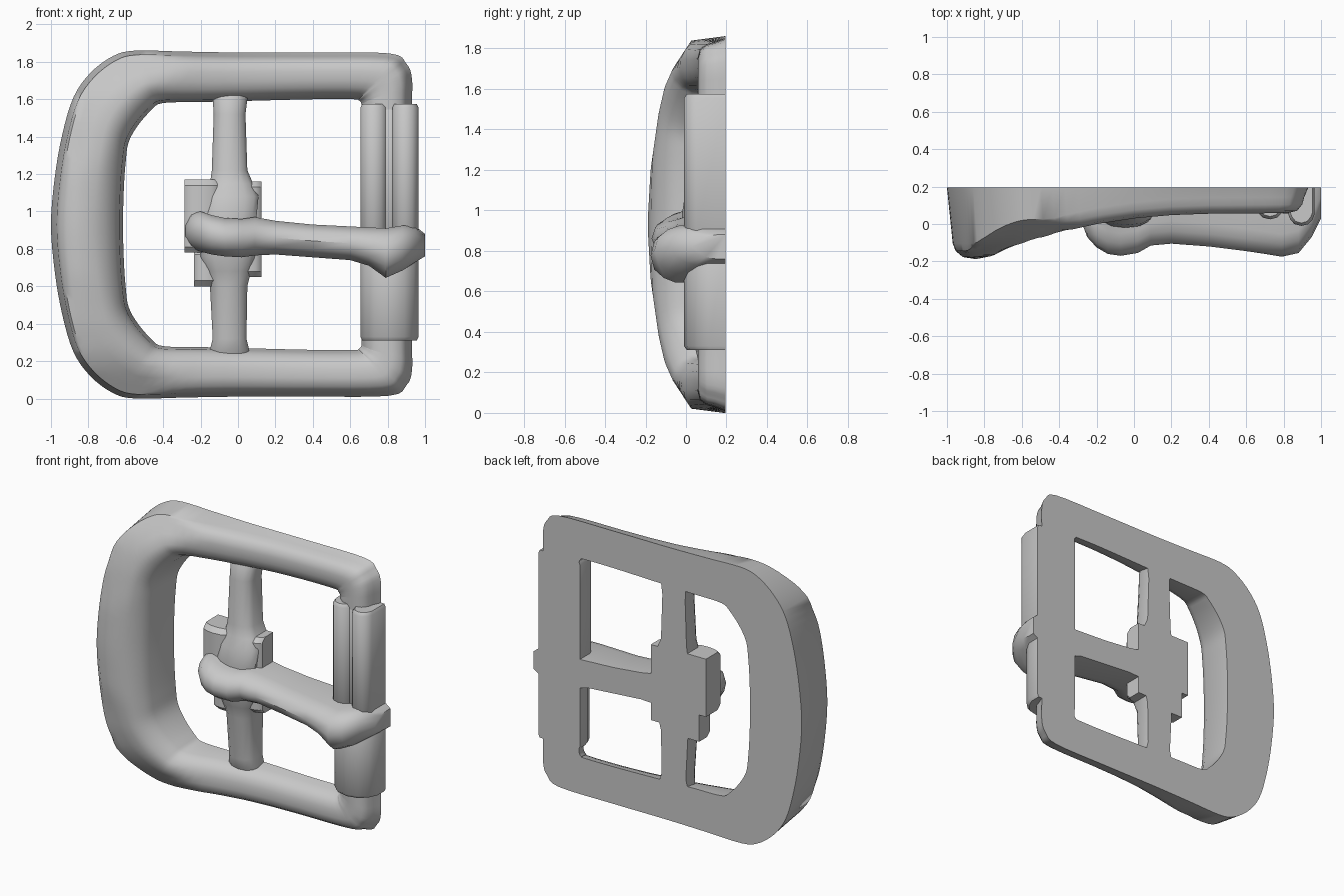
import bpy, bmesh, math

cube = bpy.data.objects.get("Cube")
if cube:
    bpy.data.objects.remove(cube, do_unlink=True)

BACK = 0.195      # flat rear plane
MID = 0.93        # mid height of the frame

metal = bpy.data.materials.new("grey_metal")
metal.use_nodes = True
GREY = (0.58, 0.58, 0.58, 1)
metal.diffuse_color = GREY
metal.node_tree.nodes["Principled BSDF"].inputs["Base Color"].default_value = GREY


def skin(name, rings, closed=False, angle=40):
    """Join equal-sized rings of points into a solid, capped unless closed."""
    bm = bmesh.new()
    vs = [[bm.verts.new(p) for p in r] for r in rings]
    n, m = len(vs), len(vs[0])
    for i in range(n if closed else n - 1):
        a, b = vs[i], vs[(i + 1) % n]
        for j in range(m):
            k = (j + 1) % m
            bm.faces.new((a[j], a[k], b[k], b[j]))
    if not closed:
        bm.faces.new(vs[0])
        bm.faces.new(vs[-1])
    bmesh.ops.recalc_face_normals(bm, faces=bm.faces)
    me = bpy.data.meshes.new(name)
    bm.to_mesh(me)
    bm.free()
    me.materials.append(metal)
    ob = bpy.data.objects.new(name, me)
    bpy.context.collection.objects.link(ob)
    bpy.ops.object.select_all(action='DESELECT')
    ob.select_set(True)
    bpy.context.view_layer.objects.active = ob
    bpy.ops.object.shade_smooth_by_angle(angle=math.radians(angle))


def bar(name, sections, axis, drop=0.08, angle=40):
    """Flat-backed bar with a rounded front; sections are (pos, low, high, front)."""
    rings = []
    for pos, lo, hi, front in sections:
        w = hi - lo
        prof = [(lo, BACK), (lo, min(front + drop, BACK - 0.01)),
                (lo + w * .08, front + drop * .55), (lo + w * .24, front + drop * .15),
                (lo + w * .5, front), (hi - w * .24, front + drop * .15),
                (hi - w * .08, front + drop * .55),
                (hi, min(front + drop, BACK - 0.01)), (hi, BACK)]
        rings.append([(pos, y, c) if axis == 'X' else (c, y, pos) for c, y in prof])
    skin(name, rings, angle=angle)


def lerp_table(table, x):
    for (x0, y0), (x1, y1) in zip(table, table[1:]):
        if x <= x1:
            return y0 + (y1 - y0) * max(0, (x - x0) / (x1 - x0))
    return table[-1][1]


def spline(a, b, c, d, t):
    """Smooth curve from b to c."""
    return b + .5 * t * (c - a + t * (2 * a - 5 * b + 4 * c - d + t * (3 * (b - c) + d - a)))


# Frame: half outline as (outer x, outer height, inner x, inner height)
half = [(.93, 0, .66, 0), (.93, .6, .66, .6), (.93, .78, .66, .645), (.9, .86, .645, .665),
        (.81, .915, .62, .67), (.4, .92, .4, .67), (0, .92, 0, .66), (-.3, .925, -.2, .655),
        (-.55, .93, -.4, .65), (-.67, .9, -.46, .615), (-.79, .81, -.535, .53),
        (-.88, .68, -.585, .44), (-.94, .48, -.6, .34), (-.98, .25, -.61, .2),
        (-1, 0, -.615, 0)]
outline = half + [(a, -b, c, -d) for a, b, c, d in half[-2:0:-1]]
# Depth of the front surface along the width, and its limit towards top and bottom
front = [(-1, -.19), (-.8, -.187), (-.7, -.155), (-.6, -.115), (-.4, -.045), (-.2, 0),
         (0, .03), (.2, .048), (.4, .055), (1, .06)]
limit = [(0, -.19), (.27, -.175), (.55, -.135), (.68, -.105), (.77, -.065), (.87, .0),
         (.93, .04)]
cross = [(.08, .085), (.12, .045), (.22, .012), (.4, 0), (.6, .004), (.75, .015),
         (.88, .045), (.95, .09)]
rings = []
count = len(outline)
for i in range(count):
    pts = [outline[(i + k) % count] for k in (-1, 0, 1, 2)]
    for s in range(4):
        ox, oz, ix, iz = [spline(*v, s / 4) for v in zip(*pts)]
        ring = [(ox, BACK, oz + MID)]
        for t, d in cross:
            x, z = ox + (ix - ox) * t, oz + (iz - oz) * t
            y = max(lerp_table(front, x) + d, lerp_table(limit, abs(z)))
            ring.append((x, y, z + MID))
        ring.append((ix, BACK, iz + MID))
        rings.append(ring)
skin("frame", rings, closed=True, angle=45)

# Centre bar, swelling where the tongue wraps round it
bar("centre_bar", [(.18, -.15, .06, .1), (.26, -.15, .06, .06), (.32, -.135, .045, .045),
                   (.6, -.15, .05, .035), (.68, -.17, .07, .015), (.76, -.2, .09, -.01),
                   (.98, -.19, .1, -.02), (1.08, -.18, .11, -.005), (1.15, -.15, .08, .02),
                   (1.22, -.14, .05, .035), (1.52, -.13, .04, .045),
                   (1.6, -.135, .05, .06), (1.68, -.14, .06, .1)], 'Z', drop=.06)

# Flat blocks behind the tongue loop
for name, x0, x1, z0, z1, y in [("hinge_block_right", -.285, -.1, .78, 1.17, .01),
                                ("hinge_block_low", -.235, -.1, .6, .8, .05),
                                ("hinge_block_left", 0, .125, .65, 1.16, .05)]:
    bar(name, [(z0, x0, x1, y + .03), (z0 + .03, x0, x1, y), (z1 - .03, x0, x1, y),
               (z1, x0, x1, y + .03)], 'Z', drop=.03, angle=30)

# Tongue reaching from the hinge across the roller
bar("tongue", [(-.28, .84, .95, .01), (-.25, .81, .99, -.07), (-.2, .785, 1.0, -.125),
               (-.14, .77, .98, -.16), (-.07, .76, .965, -.17), (.02, .755, .96, -.155),
               (.09, .765, .97, -.115), (.2, .77, .95, -.105), (.4, .755, .93, -.12),
               (.6, .74, .92, -.145), (.7, .71, .915, -.16), (.79, .645, .91, -.175),
               (.88, .685, .925, -.155), (.95, .73, .92, -.07), (1.0, .76, .88, .03)],
    'X', drop=.12)

# Roller sleeve on the side bar: split upper part, plain lower part
for name, x0, x1, z0, z1, y, drop in [
        ("roller_upper_inner", .655, .8, .85, 1.575, .025, .06),
        ("roller_upper_outer", .825, .965, .85, 1.575, -.01, .06),
        ("roller_seam", .78, .85, .85, 1.56, .055, .01),
        ("roller_lower", .655, .965, .31, .85, -.01, .12)]:
    bar(name, [(z0, x0 + .01, x1 - .01, y + .015), (z0 + .02, x0, x1, y),
               (z1 - .02, x0, x1, y), (z1, x0 + .01, x1 - .01, y + .015)], 'Z', drop=drop)
